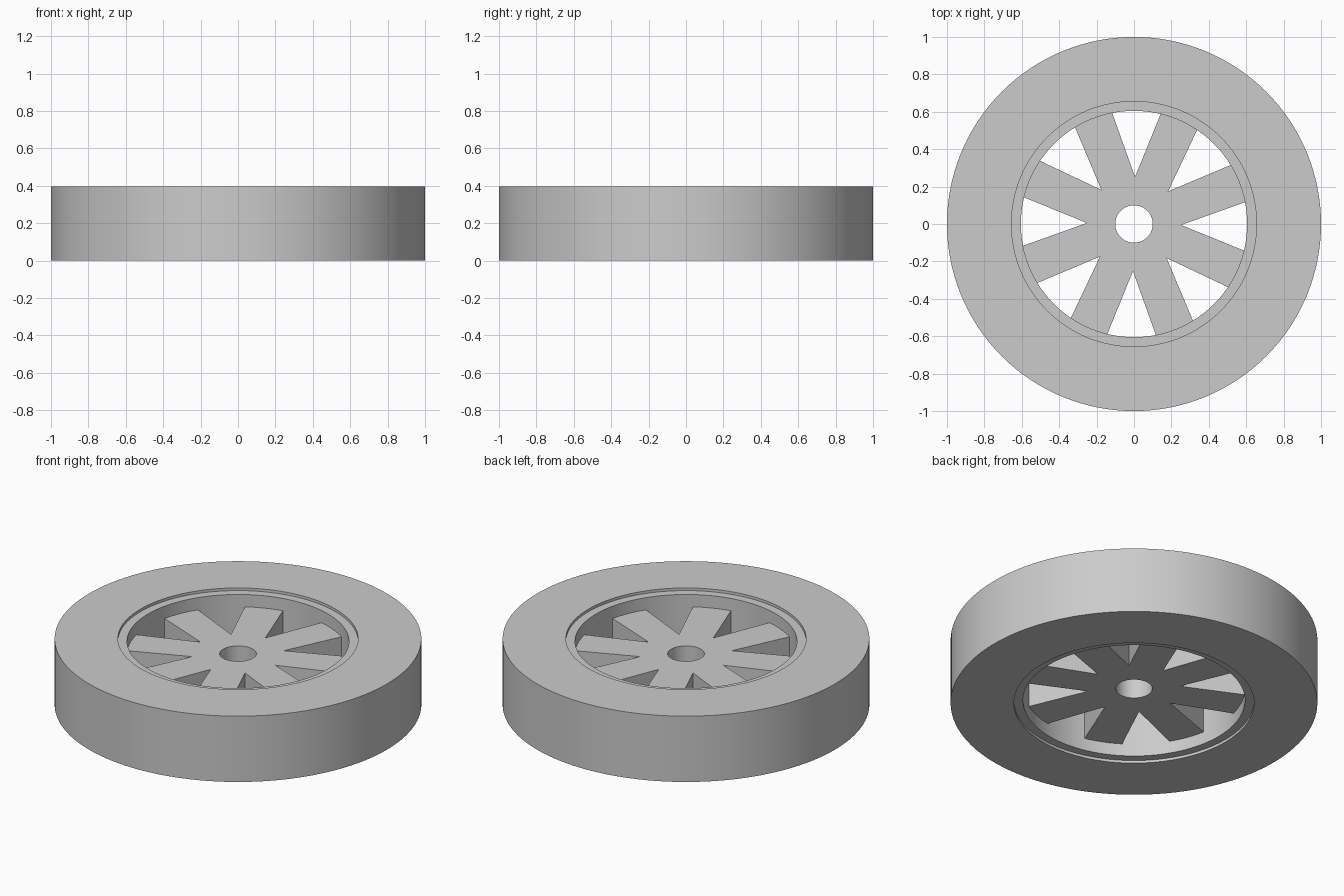
import bpy, bmesh
from math import sin, cos, pi, radians

cube = bpy.data.objects.get("Cube")
if cube:
    bpy.data.objects.remove(cube, do_unlink=True)

HEIGHT = 0.396
SPOKES = 8
TWIST = radians(-1.25)

grey = bpy.data.materials.new("plain grey")
grey.use_nodes = True
color = (0.6, 0.6, 0.6, 1)
grey.diffuse_color = color
grey.node_tree.nodes["Principled BSDF"].inputs["Base Color"].default_value = color


def polar(radius, angle, z):
    return (radius * cos(angle), radius * sin(angle), z)


def finish(name, bm):
    bmesh.ops.recalc_face_normals(bm, faces=bm.faces)
    mesh = bpy.data.meshes.new(name)
    bm.to_mesh(mesh)
    bm.free()
    mesh.materials.append(grey)
    obj = bpy.data.objects.new(name, mesh)
    bpy.context.collection.objects.link(obj)
    bpy.ops.object.select_all(action="DESELECT")
    obj.select_set(True)
    bpy.context.view_layer.objects.active = obj
    bpy.ops.object.shade_smooth_by_angle(angle=radians(20))


def ring(name, inner, outer, bottom, top, sides=128):
    """Closed rectangular section swept around the axle."""
    bm = bmesh.new()
    section = [(inner, bottom), (outer, bottom), (outer, top), (inner, top)]
    loops = [[bm.verts.new(polar(r, 2 * pi * i / sides, z)) for r, z in section]
             for i in range(sides)]
    for i in range(sides):
        a, b = loops[i], loops[(i + 1) % sides]
        for j in range(4):
            k = (j + 1) % 4
            bm.faces.new((a[j], b[j], b[k], a[k]))
    finish(name, bm)


def spoked_hub(name, hole, valley, tip, tip_half_width, bottom, top, arc_steps=8):
    """One flat sector per spoke, welded together and extruded upward."""
    bm = bmesh.new()
    step = 2 * pi / SPOKES
    for s in range(SPOKES):
        mid = (s + 0.5) * step + TWIST
        start, end = mid - step / 2, mid + step / 2
        points = [polar(hole, end - step * i / arc_steps, bottom)
                  for i in range(arc_steps + 1)]
        points.append(polar(valley, start, bottom))
        for side in (-tip_half_width, tip_half_width):
            points.append((tip * cos(mid) - side * sin(mid),
                           tip * sin(mid) + side * cos(mid), bottom))
        points.append(polar(valley, end, bottom))
        bm.faces.new([bm.verts.new(p) for p in points])
    bmesh.ops.remove_doubles(bm, verts=bm.verts, dist=0.0001)
    raised = bmesh.ops.extrude_face_region(bm, geom=bm.faces[:], use_keep_orig=True)
    verts = [g for g in raised["geom"] if isinstance(g, bmesh.types.BMVert)]
    bmesh.ops.translate(bm, verts=verts, vec=(0, 0, top - bottom))
    finish(name, bm)


# Tyre, slightly recessed rim, and deeper spokes buried in the rim
ring("tyre", 0.655, 1.0, 0, HEIGHT)
ring("rim", 0.605, 0.655, 0.016, HEIGHT - 0.016)
spoked_hub("spoked_hub", 0.1, 0.252, 0.63, 0.1075, 0.09, HEIGHT - 0.09)
